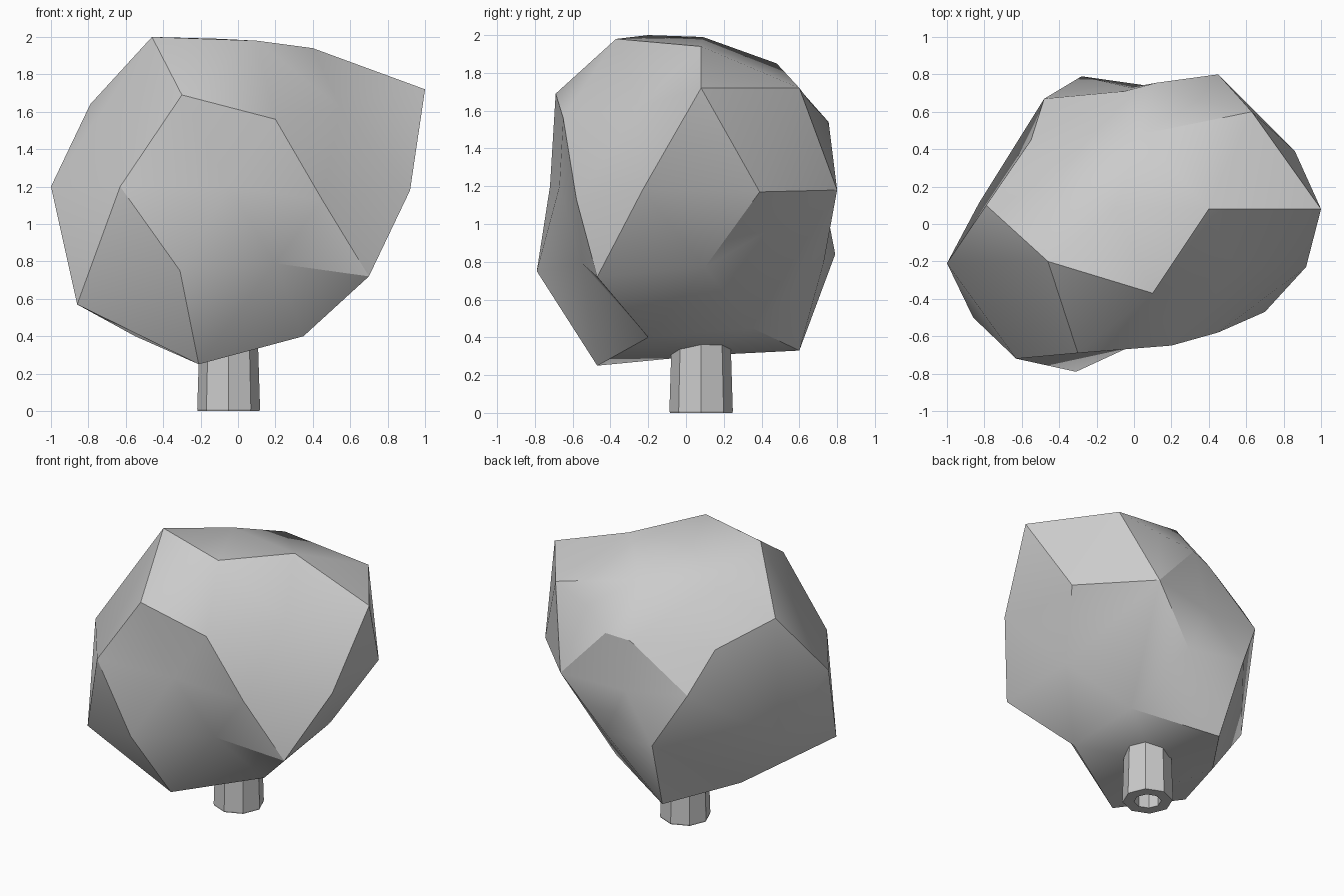
import bpy, bmesh, math
from mathutils import Vector

if "Cube" in bpy.data.objects:
    bpy.data.objects.remove(bpy.data.objects["Cube"])

# Canopy: corner points of the lumpy faceted crown
corners = [
    # top
    (-.46, -.2, 2.0), (.1, -.37, 1.98), (.4, .08, 1.94), (-.1, .09, 1.99), (.04, .48, 1.85),
    (-.4, .25, 1.83),
    # upper ring
    (1, .08, 1.72), (.63, .6, 1.72), (.34, .66, 1.64), (.12, .755, 1.54), (-.05, .71, 1.51),
    (-.55, .45, 1.48), (-.79, .1, 1.64), (-.3, -.69, 1.69), (.2, -.65, 1.56), (.55, -.25, 1.62),
    # middle ring
    (.92, -.23, 1.18), (.86, .39, 1.17), (.45, .8, 1.18), (-.02, .73, 1.15), (-.48, .67, 1.21),
    (-1, -.21, 1.2), (-.63, -.72, 1.2), (-.05, -.67, 1.2), (.45, -.58, 1.13),
    # lower ring
    (.7, -.47, .72), (.67, .1, .77), (.14, .73, .8), (-.28, .79, .84), (-.83, .11, .78),
    (-.86, -.5, .57), (-.31, -.79, .75), (.2, -.55, .79),
    # underside
    (-.21, -.47, .25), (.35, -.2, .4), (.32, .35, .45), (-.23, .6, .33),
    (-.55, .15, .4), (-.1, .1, .305),
]
centre = Vector((-.02, 0, 1.15))


def add_object(name, bm):
    mesh = bpy.data.meshes.new(name)
    bm.to_mesh(mesh)
    bm.free()
    obj = bpy.data.objects.new(name, mesh)
    bpy.context.collection.objects.link(obj)
    return obj


# Skin the corners as a sphere, then push each one out to its place
bm = bmesh.new()
verts = [bm.verts.new((Vector(p) - centre).normalized()) for p in corners]
bmesh.ops.convex_hull(bm, input=verts)
for v, p in zip(verts, corners):
    v.co = p
bmesh.ops.recalc_face_normals(bm, faces=bm.faces)
canopy = add_object("canopy", bm)
bpy.context.view_layer.objects.active = canopy
canopy.select_set(True)
bpy.ops.object.shade_smooth_by_angle(angle=math.radians(30))

# Trunk: eight-sided hollow tube, slightly tapered
bm = bmesh.new()
rings = []
for r, z in ((.155, .42), (.168, 0.01), (.165, 0), (.09, 0), (.085, .42)):
    rings.append([bm.verts.new((-.05 + r * math.cos(i * math.pi / 4),
                                .08 + r * math.sin(i * math.pi / 4), z)) for i in range(8)])
for k in range(len(rings)):
    a, b = rings[k], rings[(k + 1) % len(rings)]
    for i in range(8):
        j = (i + 1) % 8
        bm.faces.new((a[i], b[i], b[j], a[j]))
bmesh.ops.recalc_face_normals(bm, faces=bm.faces)
add_object("trunk", bm)
